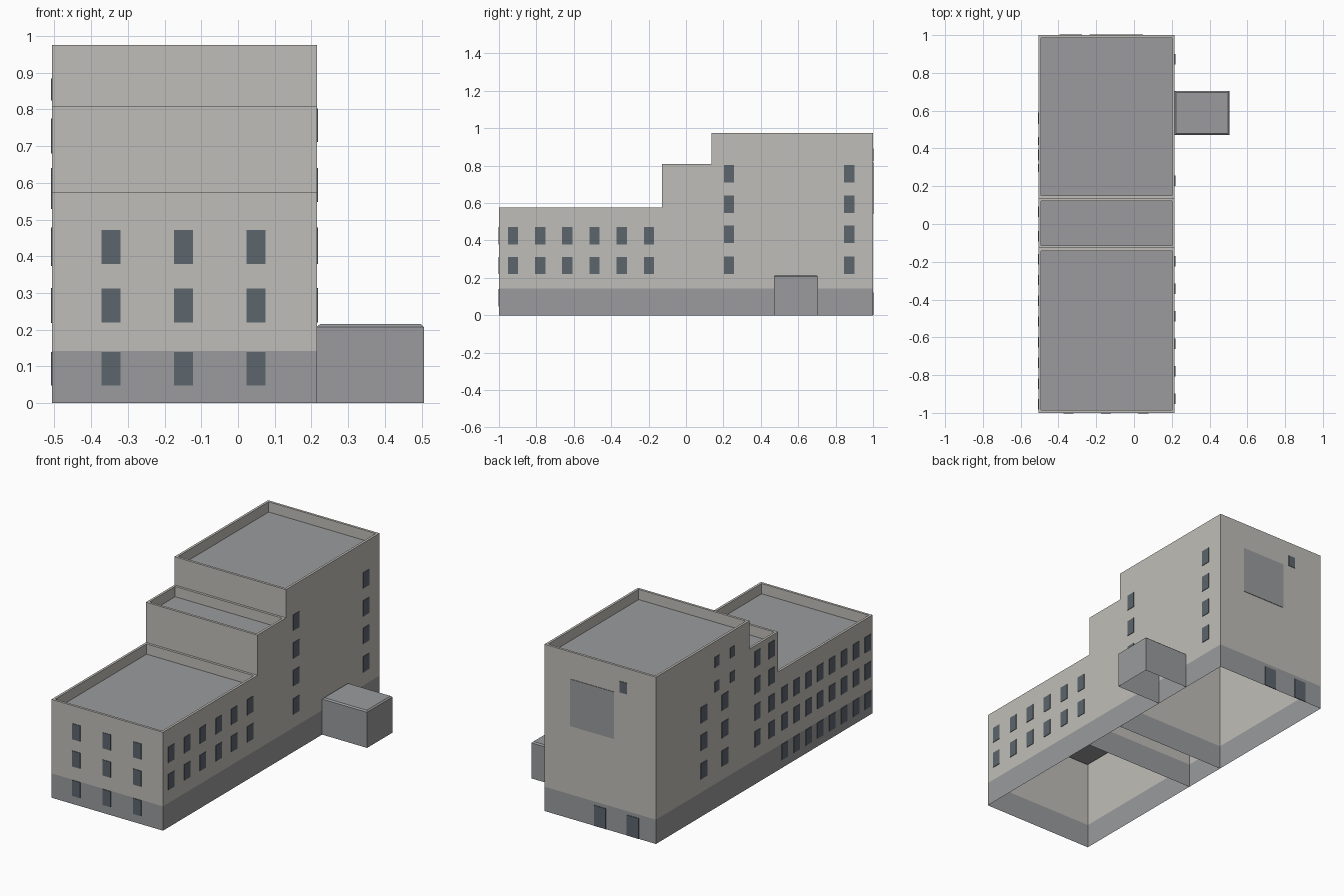
import bpy
import bmesh
from mathutils import Matrix, Vector

cube = bpy.data.objects.get("Cube")
if cube:
    bpy.data.objects.remove(cube, do_unlink=True)


def material(name, rgb):
    mat = bpy.data.materials.new(name)
    mat.use_nodes = True
    mat.diffuse_color = (*rgb, 1)
    mat.node_tree.nodes["Principled BSDF"].inputs["Base Color"].default_value = (*rgb, 1)
    return mat


PLASTER = material("warm plaster", (0.53, 0.515, 0.48))
GREY = material("concrete grey", (0.325, 0.33, 0.34))
GLASS = material("dark glass", (0.107, 0.133, 0.155))

# Main dimensions
LEFT, RIGHT = -0.506, 0.215
PLINTH = 0.142
RIM, RECESS = 0.014, 0.06


def finish(name, bm, materials):
    mesh = bpy.data.meshes.new(name)
    bm.to_mesh(mesh)
    bm.free()
    for mat in materials:
        mesh.materials.append(mat)
    obj = bpy.data.objects.new(name, mesh)
    bpy.context.collection.objects.link(obj)
    return obj


def ring(bm, x0, x1, y0, y1, z, inset=0.0):
    x0, x1, y0, y1 = x0 + inset, x1 - inset, y0 + inset, y1 - inset
    return [bm.verts.new((x, y, z)) for x, y in ((x0, y0), (x1, y0), (x1, y1), (x0, y1))]


def bridge(bm, low, high, mat, skip=()):
    for i in range(4):
        if i not in skip:
            j = (i + 1) % 4
            bm.faces.new((low[i], low[j], high[j], high[i])).material_index = mat


def block(name, y0, y1, top, open_back):
    """Open-bottomed wall shell with plinth band, parapet and sunken roof."""
    bm = bmesh.new()
    levels = [(0, 0), (PLINTH, 0), (top, 0), (top, RIM), (top - RECESS, RIM)]
    rings = [ring(bm, LEFT, RIGHT, y0, y1, z, inset) for z, inset in levels]
    for i in range(len(rings) - 1):
        # A lower block shares the front wall of the taller block behind it
        skip = (2,) if open_back and i < 2 else ()
        bridge(bm, rings[i], rings[i + 1], 1 if i == 0 else 0, skip)
    bm.faces.new(rings[-1]).material_index = 1
    return finish(name, bm, (PLASTER, GREY))


block("low_block", -1, -0.128, 0.575, True)
block("middle_block", -0.128, 0.136, 0.81, True)
block("tall_block", 0.136, 1, 0.975, False)

# Side annex with a shallow bevelled roof edge, open towards the main wall
bm = bmesh.new()
box = (RIGHT, 0.506, 0.47, 0.705)
rings = [ring(bm, *box, 0), ring(bm, *box, 0.208), ring(bm, *box, 0.215, 0.008)]
bridge(bm, rings[0], rings[1], 0, (3,))
bridge(bm, rings[1], rings[2], 0)
bm.faces.new(rings[2])
finish("side_annex", bm, (GREY,))


# Thin plates on the facades: axis 0 means a wall facing x, axis 1 facing y
def plates(name, axis, wall, side, rects, mat=GLASS):
    bm = bmesh.new()
    for u, z, width, height in rects:
        size, centre = Vector((width, width, height)), Vector((u, u, z))
        size[axis] = 0.003
        centre[axis] = wall + side * 0.002
        bmesh.ops.create_cube(bm, size=1, matrix=Matrix.Translation(centre) @ Matrix.Diagonal(size).to_4x4())
    return finish(name, bm, (mat,))


def grid(columns, rows, width=0.055, height=0.092):
    return [(u, z, width, height) for u in columns for z in rows]


def spread(first, last, count):
    return [first + (last - first) * i / (count - 1) for i in range(count)]


LOW_ROWS = [0.094, 0.266, 0.425]
TALL_ROWS = [0.267, 0.433, 0.594, 0.757]

# Front facade
plates("front_windows", 1, -1, -1, grid(spread(-0.346, 0.049, 3), LOW_ROWS, 0.053))

# Annex-side facade
plates("left_low_windows", 0, RIGHT, 1, grid(spread(-0.925, -0.198, 6), LOW_ROWS[1:]))
plates("left_tall_windows", 0, RIGHT, 1, grid((0.23, 0.873), TALL_ROWS))

# Opposite long facade
plates("right_low_windows", 0, LEFT, -1, grid(spread(-0.955, -0.187, 8), LOW_ROWS))
plates("right_middle_windows", 0, LEFT, -1, grid((-0.065, 0.065), spread(0.264, 0.73, 4)))
plates("right_tall_windows", 0, LEFT, -1, grid((0.365, 0.56), TALL_ROWS[:3], 0.06))
plates("right_small_windows", 0, LEFT, -1, grid((0.297, 0.44), (0.71, 0.855), 0.042, 0.06))

# Back facade
plates("back_panel", 1, 1, 1, [(-0.094, 0.68, 0.283, 0.275)], GREY)
plates("back_small_window", 1, 1, 1, [(-0.297, 0.858, 0.046, 0.065)])
plates("back_doors", 1, 1, 1, grid((-0.145, -0.357), (0.061,), 0.077, 0.12))
